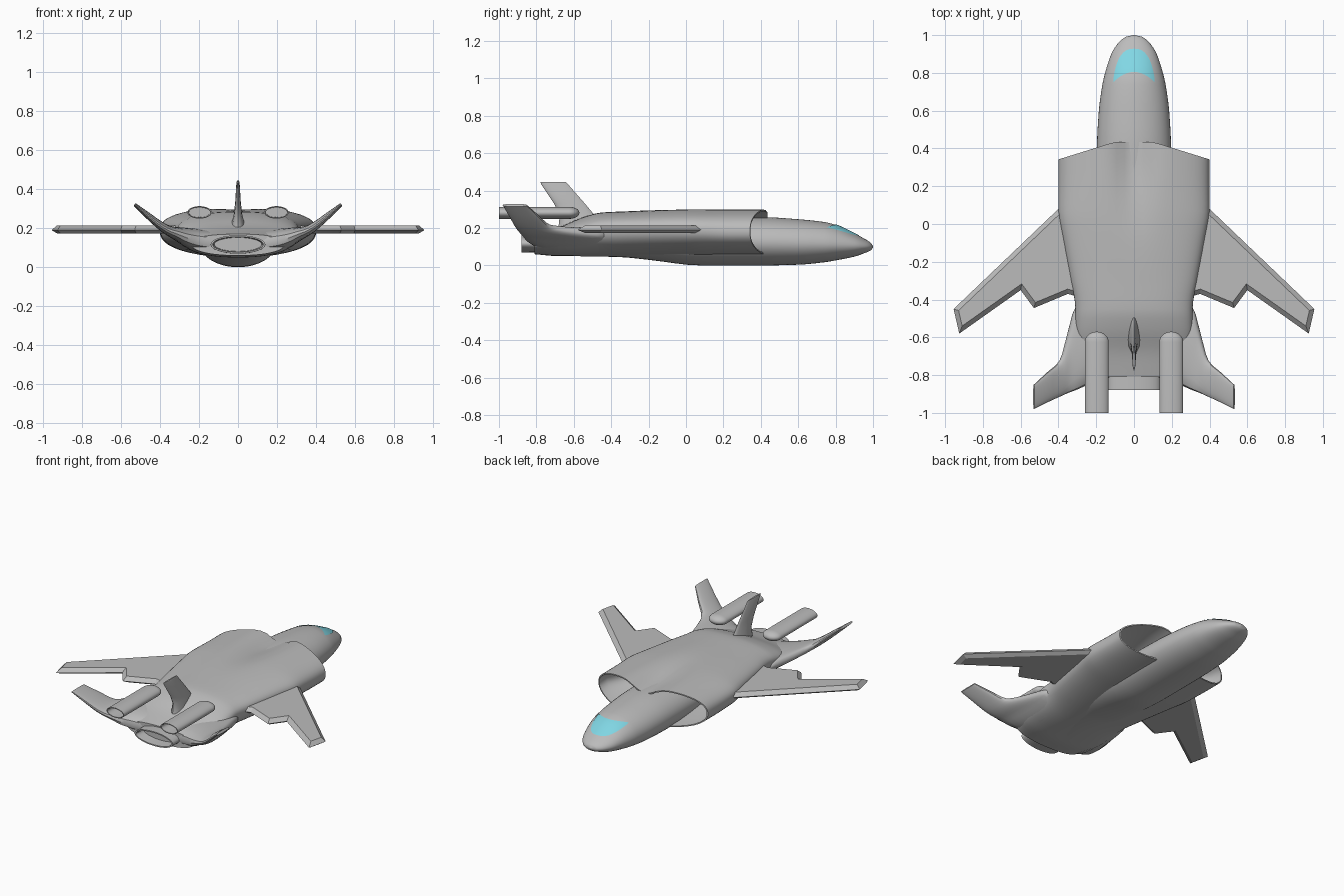
import bpy, bmesh, math
from mathutils import Vector

if "Cube" in bpy.data.objects:
    bpy.data.objects.remove(bpy.data.objects["Cube"])


def material(name, rgb):
    m = bpy.data.materials.new(name)
    m.diffuse_color = (*rgb, 1)
    m.use_nodes = True
    m.node_tree.nodes["Principled BSDF"].inputs["Base Color"].default_value = m.diffuse_color
    return m


GREY = material("hull_grey", (0.5, 0.5, 0.5))
GLASS = material("canopy_blue", (0.22, 0.68, 0.78))


def finish(name, bm, mat, angle=35):
    bmesh.ops.recalc_face_normals(bm, faces=bm.faces)
    me = bpy.data.meshes.new(name)
    bm.to_mesh(me)
    bm.free()
    ob = bpy.data.objects.new(name, me)
    bpy.context.collection.objects.link(ob)
    me.materials.append(mat)
    bpy.context.view_layer.objects.active = ob
    ob.select_set(True)
    bpy.ops.object.shade_smooth_by_angle(angle=math.radians(angle))
    ob.select_set(False)
    return ob


def loft(name, rings, cap_start=True, cap_end=True, mat=GREY, angle=35):
    bm = bmesh.new()
    vs = [[bm.verts.new(p) for p in r] for r in rings]
    n = len(rings[0])
    for a, b in zip(vs, vs[1:]):
        for i in range(n):
            j = (i + 1) % n
            bm.faces.new((a[i], a[j], b[j], b[i]))
    if cap_start:
        bm.faces.new(vs[0])
    if cap_end:
        bm.faces.new(vs[-1])
    return finish(name, bm, mat, angle)


def smooth_row(table, y):
    """Monotone cubic interpolation of a station table sorted by falling y."""
    n = len(table)
    k = max(i for i in range(n - 1) if table[i][0] >= y or i == 0)

    def slope(i, c):
        d = [(table[j + 1][c] - table[j][c]) / (table[j + 1][0] - table[j][0])
             for j in (i - 1, i) if 0 <= j < n - 1]
        if len(d) == 1:
            return d[0]
        return 0 if d[0] * d[1] <= 0 else 2 * d[0] * d[1] / (d[0] + d[1])
    a, b = table[k], table[k + 1]
    h = b[0] - a[0]
    t = (y - a[0]) / h
    return [a[c] * (2*t**3 - 3*t*t + 1) + b[c] * (3*t*t - 2*t**3)
            + h * slope(k, c) * (t**3 - 2*t*t + t) + h * slope(k + 1, c) * (t**3 - t*t)
            for c in range(1, len(a))]


def spread(table, sub):
    ys = []
    for a, b in zip(table, table[1:]):
        ys += [a[0] + (b[0] - a[0]) * i / sub for i in range(sub)]
    return ys + [table[-1][0]]


# Fuselage core: y, half width, widest height, top, bottom
CORE = [(1.0, .004, .10, .103, .097), (.99, .045, .10, .119, .082), (.95, .09, .102, .145, .064),
        (.9, .12, .106, .171, .047), (.8, .153, .112, .217, .027), (.74, .167, .115, .232, .017),
        (.6, .186, .12, .247, .004), (.42, .196, .125, .258, 0), (.08, .2, .13, .26, 0),
        (-.2, .2, .13, .25, .03), (-.36, .19, .13, .24, .045), (-.7, .17, .12, .17, .052),
        (-.8, .145, .115, .16, .06)]
N = 48
rings = []
for y in spread(CORE, 4):
    w, ze, zt, zb = smooth_row(CORE, y)
    rings.append([(w * math.sin(a), y, ze + ((zt - ze) if math.cos(a) > 0 else (ze - zb)) * math.cos(a))
                  for a in (2 * math.pi * i / N for i in range(N))])
loft("fuselage", rings)

# Canopy glass: thin plate following the nose surface
bm = bmesh.new()
grid = []
for i in range(25):
    s = -1 + i / 12
    x = .108 * math.sin(s * math.pi / 2)
    q = abs(x) / .11
    rear = .805 - .055 * q ** 2
    front = .745 + .183 * max(0, 1 - q ** 2.6) ** .6
    col = []
    for j in range(13):
        y = rear + (max(front, rear + .002) - rear) * j / 12
        w, ze, zt, zb = smooth_row(CORE, y)
        col.append(bm.verts.new((x, y, ze + (zt - ze) * math.sqrt(max(0, 1 - (x / w) ** 2)) + .003)))
    grid.append(col)
for a, b in zip(grid, grid[1:]):
    for j in range(12):
        bm.faces.new((a[j], b[j], b[j + 1], a[j + 1]))
finish("canopy_glass", bm, GLASS)

# Wide body: y, half width, edge height, top, bottom, centre dip
BODY = [(.435, .4, .18, .308, .052, .06), (.3, .4, .18, .308, .052, .05), (.08, .4, .19, .306, .05, .02),
        (-.1, .372, .195, .3, .05, .004), (-.3, .335, .195, .29, .05, 0), (-.45, .31, .19, .283, .05, 0),
        (-.55, .31, .175, .258, .05, 0), (-.68, .29, .145, .205, .05, 0), (-.81, .24, .12, .17, .06, 0)]


def body_ring(y, shrink=0.0, w_scale=1.0, y_at=None):
    w, ze, zt, zb, dip = smooth_row(BODY, y)
    w, zt, zb = (w - shrink) * w_scale, zt - shrink, zb + shrink
    y0 = y if y_at is None else y_at
    pts = []
    for i in range(64):
        a = 2 * math.pi * i / 64
        s, c = math.sin(a), math.cos(a)
        x = w * math.copysign(abs(s) ** .9, s)
        z = ze + (zt - ze) * c ** .8 if c > 0 else ze - (ze - zb) * abs(c) ** .9
        if c > 0:
            z -= dip * math.exp(-(x / .09) ** 2)
        sweep = .31 * max(abs(x) - .1, 0) * max(0, min(1, y0 / .435))
        pts.append((x, y0 - sweep, z))
    return pts


# The intake ducts run inward from the lip, then the outer skin runs aft
duct = [body_ring(.435, .05, .75, .08), body_ring(.435, .035, .88, .2),
        body_ring(.435, .016, 1, .34), body_ring(.435, .008, 1)]
loft("body_with_intakes", duct + [body_ring(y) for y in spread(BODY, 4)])

# Wings: bevelled slabs
WING = [(.25, .2), (.4, .08), (.955, -.45), (.925, -.58), (.6, -.35), (.53, -.445), (.35, -.37), (.25, -.4)]
for side, label in ((1, "right"), (-1, "left")):
    bm = bmesh.new()
    for depth in (.024, -.016):
        f = bm.faces.new([bm.verts.new((side * x, y, .19)) for x, y in WING])
        f.normal_update()
        d = depth if f.normal.z > 0 else -depth
        bmesh.ops.inset_individual(bm, faces=[f], thickness=.024, depth=d, use_even_offset=True)
    bmesh.ops.remove_doubles(bm, verts=bm.verts, dist=.0005)
    finish(label + "_wing", bm, GREY, 25)

# Tail planes: x, leading y, trailing y, mid height, thickness
TAIL = [(.12, -.4, -.81, .125, .13), (.2, -.4, -.83, .135, .125), (.26, -.41, -.858, .15, .105),
        (.31, -.44, -.88, .17, .07), (.35, -.58, -.895, .185, .05), (.39, -.72, -.913, .208, .038),
        (.46, -.785, -.945, .263, .028), (.53, -.85, -.98, .322, .014)]
for side, label in ((1, "right"), (-1, "left")):
    rings = []
    for x in spread(TAIL, 3):
        yl, yt, zc, th = smooth_row([(-r[0],) + r[1:] for r in TAIL], -x)
        ring = []
        for i in range(24):
            a = 2 * math.pi * i / 24
            u = (1 - math.cos(a)) / 2
            half = th / 2 * math.copysign(abs(math.sin(a)) ** .7, math.sin(a))
            lean = min(1, max(0, (x - .26) / .13)) * .6
            ring.append((side * (x - half * lean), yl + (yt - yl) * u, zc + half))
        rings.append(ring)
    loft(label + "_tail_plane", rings)

# Central fin: z, leading y, trailing y, half thickness
FIN = [(.15, -.42, -.69, .05), (.22, -.45, -.68, .042), (.27, -.49, -.675, .027),
       (.33, -.54, -.705, .018), (.435, -.632, -.775, .01), (.445, -.642, -.778, .006)]
rings = []
for z, yl, yt, th in FIN:
    rings.append([(th * math.sin(a) * .5 * (1.6 - .4 * math.cos(a)), yl + (yt - yl) * (1 - math.cos(a)) / 2, z)
                  for a in (2 * math.pi * i / 16 for i in range(16))])
loft("central_fin", rings)


def oval(cx, y, cz, w, h, n=32):
    return [(cx + w * math.cos(2 * math.pi * i / n), y, cz + h * math.sin(2 * math.pi * i / n)) for i in range(n)]


# Upper engine tubes: rounded front, hollow rear
for side, label in ((1, "right"), (-1, "left")):
    cx = side * .197
    rings = []
    for i in range(9):
        a = math.pi / 2 * (i + .3) / 8.3
        rings.append(oval(cx, -.57 - .055 * (1 - math.cos(a)), .281, .063 * math.sin(a), .032 * math.sin(a)))
    rings += [oval(cx, -1, .281, .063, .032), oval(cx, -1, .281, .057, .027), oval(cx, -.8, .281, .054, .025)]
    loft(label + "_engine_tube", rings)

# Rear nozzle
loft("rear_nozzle", [oval(0, -.7, .115, .14, .047), oval(0, -.88, .117, .14, .047),
                     oval(0, -.88, .117, .13, .039), oval(0, -.8, .117, .12, .035)])
